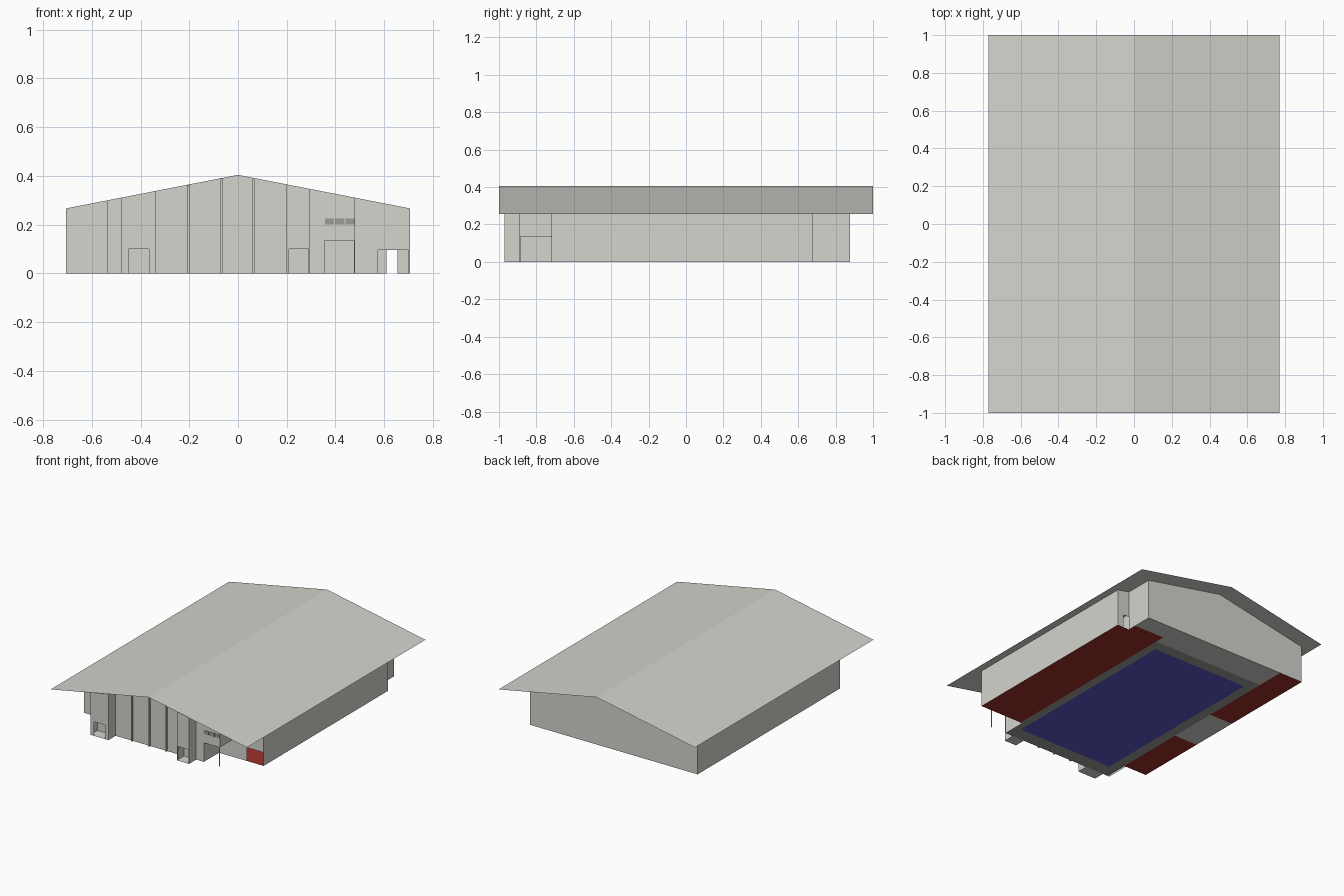
import bpy, bmesh

if "Cube" in bpy.data.objects:
    bpy.data.objects.remove(bpy.data.objects["Cube"])

RIDGE, EAVE, HALF = 0.405, 0.255, 0.77


def material(name, r, g, b):
    m = bpy.data.materials.new(name)
    m.diffuse_color = (r, g, b, 1)
    m.use_nodes = True
    m.node_tree.nodes["Principled BSDF"].inputs["Base Color"].default_value = m.diffuse_color
    return m


LIGHT = material("light_grey", 0.66, 0.66, 0.62)
DECK = material("mid_grey", 0.33, 0.33, 0.32)
RED = material("brick_red", 0.34, 0.03, 0.02)
BLUE = material("court_blue", 0.10, 0.10, 0.60)


def roof_z(x):
    return RIDGE - (RIDGE - EAVE) * abs(x) / HALF


def sheet(name, quads, mat):
    """One object made from flat four-sided sheets."""
    bm = bmesh.new()
    for q in quads:
        bm.faces.new([bm.verts.new(p) for p in q])
    bmesh.ops.remove_doubles(bm, verts=bm.verts, dist=1e-5)
    me = bpy.data.meshes.new(name)
    bm.to_mesh(me)
    bm.free()
    me.materials.append(mat)
    ob = bpy.data.objects.new(name, me)
    bpy.context.collection.objects.link(ob)
    return ob


def panel(a, b, low=0.0, top=None):
    """Upright sheet from a to b, reaching the roof unless top is given."""
    za, zb = (top, top) if top else (roof_z(a[0]) - .001, roof_z(b[0]) - .001)
    return [(*a, low), (*b, low), (*b, zb), (*a, za)]


def wall_x(name, x0, x1, y, opening=None):
    """Wall along x, split at the ridge and at a door opening (x0, x1, height)."""
    cuts = {x0, x1}
    if x0 < 0 < x1:
        cuts.add(0)
    if opening:
        cuts |= set(opening[:2])
    cuts = sorted(cuts)
    quads = []
    for a, b in zip(cuts, cuts[1:]):
        is_open = opening and opening[0] <= a and b <= opening[1]
        quads.append(panel((a, y), (b, y), opening[2] if is_open else 0))
    return sheet(name, quads, LIGHT)


def wall_y(name, x, y0, y1, low=0.0, top=None):
    return sheet(name, [panel((x, y0), (x, y1), low, top)], LIGHT)


def flat(name, rects, mat, z=0.0):
    return sheet(name, [[(a, c, z), (b, c, z), (b, d, z), (a, d, z)]
                        for a, b, c, d in rects], mat)


def box(name, x0, x1, y0, y1, z0, z1, mat):
    bm = bmesh.new()
    bmesh.ops.create_cube(bm, size=1)
    for v in bm.verts:
        v.co = (x1 if v.co.x > 0 else x0, y1 if v.co.y > 0 else y0,
                z1 if v.co.z > 0 else z0)
    me = bpy.data.meshes.new(name)
    bm.to_mesh(me)
    bm.free()
    me.materials.append(mat)
    ob = bpy.data.objects.new(name, me)
    bpy.context.collection.objects.link(ob)


# Gabled sheet roof
sheet("roof", [[(0, -1, RIDGE), (s * HALF, -1, EAVE), (s * HALF, 1, EAVE), (0, 1, RIDGE)][::s]
               for s in (1, -1)], LIGHT)

# Outer walls: sides, back and the notched back right corner
wall_y("left_wall", -.705, -.72, .877)
wall_y("right_wall", .705, -.72, .675)
wall_x("back_wall", -.705, .61, .877)
wall_y("notch_side_wall", .61, .675, .877)
wall_x("notch_door_wall", .61, .705, .675, (.61, .655, .095))

# Front: set-back wings beside the projecting hall
wall_x("left_wing_front", -.705, -.535, -.72)
wall_y("hall_left_return", -.535, -.89, -.72)
wall_x("hall_front", -.535, .48, -.89, (.355, .48, .135))
wall_y("hall_right_return", .48, -.89, -.72, .135)
wall_x("right_wing_front", .48, .705, -.72, (.575, .70, .095))

# Recessed entrance porch with corner post
wall_y("porch_side", .355, -.89, -.72, 0, .135)
sheet("porch_back", [panel((.355, -.72), (.48, -.72), 0, .135)], LIGHT)
flat("porch_ceiling", [(.355, .48, -.89, -.72)], LIGHT, .135)
box("porch_post", .475, .48, -.89, -.885, 0, .135, LIGHT)

# Two front vestibules with open doorways
for name, x0, x1, d0, d1 in (("left_vestibule", -.48, -.337, -.45, -.365),
                             ("right_vestibule", .2, .295, .21, .29)):
    wall_x(name + "_front", x0, x1, -.97, (d0, d1, .1))
    wall_y(name + "_side_a", x0, -.97, -.89)
    wall_y(name + "_side_b", x1, -.97, -.89)
    flat(name + "_floor", [(x0, x1, -.97, -.89)], LIGHT)

# Slim pilasters on the hall front
for x in (-.205, -.068, .065):
    box("pilaster", x - .005, x + .005, -.902, -.89, 0, roof_z(abs(x) + .005) - .001, LIGHT)

# High window strip above the porch
for i in range(3):
    x = .356 + i * .043
    box("window", x, x + .038, -.893, -.889, .2, .225, DECK)

# Inner walls between the hall and the side rooms
wall_y("inner_left_wall", -.52, -.89, .877)
wall_y("inner_right_wall", .37, -.72, .877)

# Floors: court, its surround, side rooms and back strip
flat("court_floor", [(-.45, .31, -.79, .59)], BLUE)
flat("court_surround", [(-.52, -.45, -.89, .67), (.31, .37, -.72, .67), (.31, .355, -.89, -.72),
                        (-.45, .31, -.89, -.79), (-.45, .31, .59, .67)], DECK)
flat("side_room_floor", [(.37, .705, -.72, .675), (.37, .61, .675, .74),
                         (-.705, -.52, -.72, -.2), (-.705, -.52, .16, .877)], RED)
flat("pale_floor", [(-.705, -.52, -.2, .16), (-.52, .37, .67, .877),
                    (.37, .61, .74, .877)], LIGHT)
